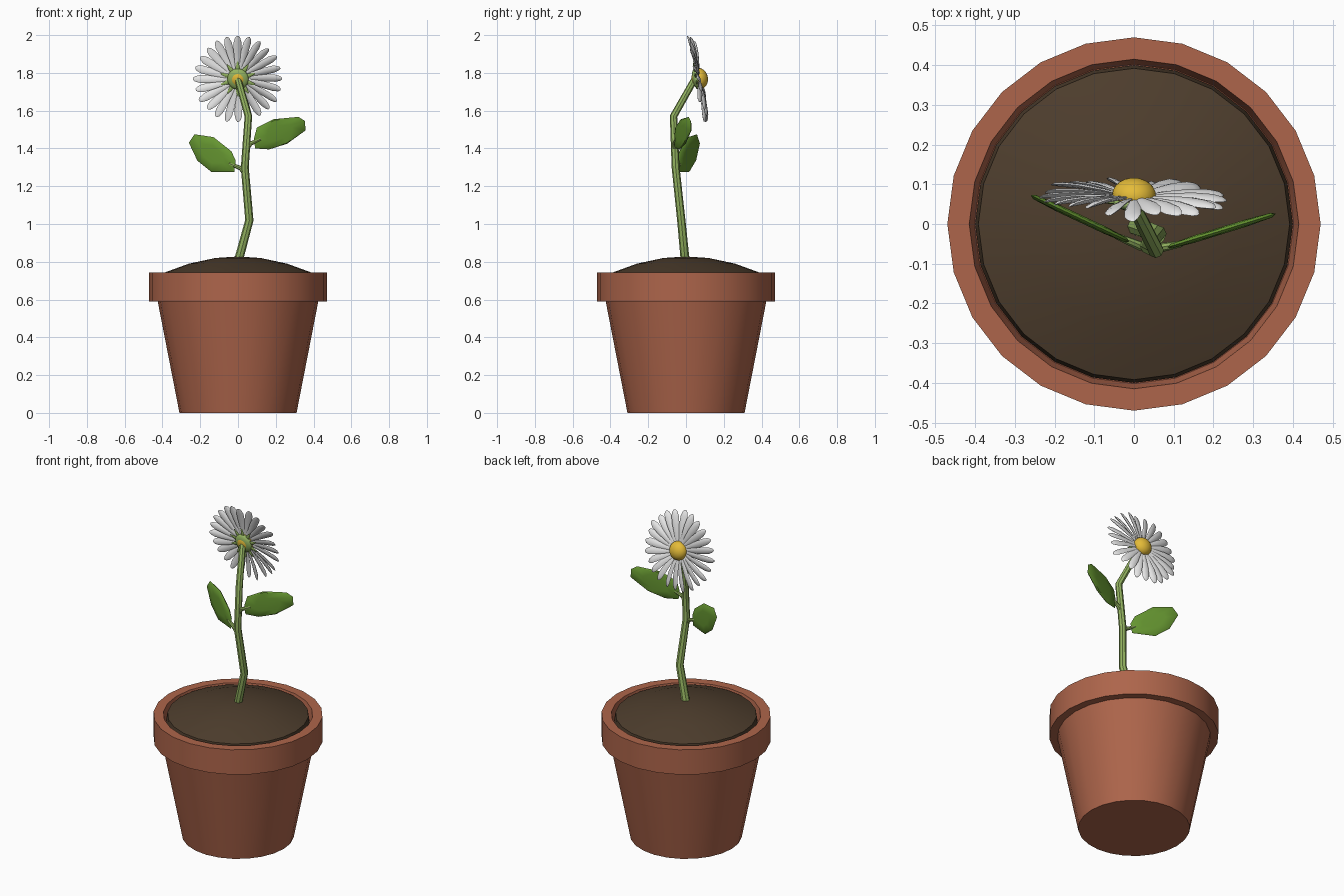
import bpy, bmesh, math, random
from mathutils import Vector, Matrix

if "Cube" in bpy.data.objects:
    bpy.data.objects.remove(bpy.data.objects["Cube"])
random.seed(4)

def mat(name, r, g, b):
    m = bpy.data.materials.new(name)
    m.diffuse_color = (r, g, b, 1)
    m.use_nodes = True
    m.node_tree.nodes["Principled BSDF"].inputs["Base Color"].default_value = m.diffuse_color
    return m

TERRACOTTA = mat("terracotta", 0.42, 0.13, 0.07)
SOIL = mat("soil brown", 0.075, 0.047, 0.026)
STEM = mat("stem green", 0.30, 0.46, 0.12)
LEAF = mat("leaf green", 0.13, 0.30, 0.03)
WHITE = mat("petal white", 0.85, 0.85, 0.85)
YELLOW = mat("centre yellow", 0.78, 0.50, 0.04)

def finish(bm, name, material, angle=40):
    bmesh.ops.remove_doubles(bm, verts=bm.verts, dist=1e-5)
    bmesh.ops.recalc_face_normals(bm, faces=bm.faces)
    me = bpy.data.meshes.new(name)
    bm.to_mesh(me)
    bm.free()
    me.materials.append(material)
    ob = bpy.data.objects.new(name, me)
    bpy.context.collection.objects.link(ob)
    bpy.ops.object.select_all(action='DESELECT')
    bpy.context.view_layer.objects.active = ob
    ob.select_set(True)
    bpy.ops.object.shade_smooth_by_angle(angle=math.radians(angle))
    return ob

def lathe(name, profile, material, sides=24):
    bm = bmesh.new()
    vs = [bm.verts.new((r, 0, z)) for r, z in profile]
    es = [bm.edges.new(p) for p in zip(vs, vs[1:])]
    bmesh.ops.spin(bm, geom=vs + es, cent=(0, 0, 0), axis=(0, 0, 1),
                   angle=2 * math.pi, steps=sides)
    return finish(bm, name, material)

def loft(bm, rings):
    """Skin a list of equal-length point rings and cap both ends."""
    vr = [[bm.verts.new(p) for p in ring] for ring in rings]
    n = len(vr[0])
    for a, b in zip(vr, vr[1:]):
        for i in range(n):
            bm.faces.new((a[i], a[(i + 1) % n], b[(i + 1) % n], b[i]))
    bm.faces.new(vr[0][::-1])
    bm.faces.new(vr[-1])

def tube(bm, pts, radii, sides=8):
    pts = [Vector(p) for p in pts]
    rings = []
    for i, p in enumerate(pts):
        d = (pts[min(i + 1, len(pts) - 1)] - pts[max(i - 1, 0)]).normalized()
        a = d.cross(Vector((0, 1, 0.01))).normalized()
        b = d.cross(a)
        rings.append([p + radii[i] * (a * math.cos(t) + b * math.sin(t))
                      for t in (2 * math.pi * k / sides for k in range(sides))])
    loft(bm, rings)

# Pot and soil
lathe("pot", [(0, 0), (0.31, 0), (0.425, 0.59), (0.47, 0.59), (0.47, 0.742),
              (0.415, 0.742), (0.402, 0.68), (0, 0.68)], TERRACOTTA)
lathe("soil", [(0.40, 0.69), (0.392, 0.742), (0.26, 0.79), (0.12, 0.82),
               (0, 0.828)], SOIL)

# Stem with two leaf stalks
bm = bmesh.new()
tube(bm, [(-0.01, 0, 0.76), (0.06, -0.025, 1.02), (0.036, -0.055, 1.30),
          (0.055, -0.066, 1.57), (0.0, 0.045, 1.765)],
     [0.024, 0.022, 0.021, 0.02, 0.018])
tube(bm, [(0.037, -0.055, 1.265), (0.015, -0.055, 1.295), (-0.045, -0.03, 1.32)],
     [0.014, 0.012, 0.008])
tube(bm, [(0.04, -0.058, 1.385), (0.065, -0.06, 1.425), (0.12, -0.05, 1.45)],
     [0.014, 0.012, 0.008])
finish(bm, "stem", STEM)

# Leaves: outline in front view, lying in an upright slanted plane
def leaf(name, outline, y0, slope):
    n = Vector((-slope, 1, 0)).normalized()
    pts = [Vector((x, y0 + slope * x, z)) for x, z in outline]
    c = sum(pts, Vector()) / len(pts)
    rings = [[c + (p - c) * s + n * o for p in pts]
             for s, o in ((0.5, -0.009), (0.93, -0.006), (1, 0),
                          (0.93, 0.006), (0.5, 0.009))]
    bm = bmesh.new()
    loft(bm, rings)
    finish(bm, name, LEAF)

leaf("left_leaf", [(-0.26, 1.43), (-0.23, 1.475), (-0.13, 1.46), (-0.035, 1.385),
                   (-0.012, 1.335), (-0.02, 1.275), (-0.14, 1.275), (-0.215, 1.335)],
     -0.05, -0.47)
leaf("right_leaf", [(0.085, 1.455), (0.10, 1.51), (0.19, 1.555), (0.32, 1.567),
                    (0.355, 1.545), (0.357, 1.495), (0.26, 1.425), (0.165, 1.395),
                    (0.09, 1.40)], -0.085, 0.31)

# Flower frame: local z is the facing direction
C = Vector((0, 0.068, 1.77))
N = Vector((0.05, 1, 0.2)).normalized()
U = N.cross(Vector((0, 0, 1))).normalized()
V = N.cross(U)
FRAME = Matrix.Translation(C) @ Matrix((U, V, N)).transposed().to_4x4()

# Petals
bm = bmesh.new()
COUNT = 24
SHAPE = [(0.03, 0.010, 0), (0.09, 0.016, 0.004), (0.15, 0.021, 0.005),
         (0.20, 0.021, 0.002), (0.225, 0.014, -0.001), (0.235, 0.005, -0.004)]
for k in range(COUNT):
    m = (FRAME @ Matrix.Rotation(2 * math.pi * k / COUNT, 4, 'Z')
         @ Matrix.Rotation(random.uniform(-0.05, 0.05), 4, 'Y')
         @ Matrix.Rotation(0.35 + random.uniform(-0.12, 0.12), 4, 'X'))
    s = random.uniform(0.97, 1.02)
    loft(bm, [[m @ Vector((r * s, w * math.cos(t), h + 0.3 * w * math.sin(t)))
               for t in (math.pi * j / 4 for j in range(8))]
              for r, w, h in SHAPE])
finish(bm, "petals", WHITE, 60)

# Flower centre and green base
def blob(name, radius, depth, offset, material):
    bm = bmesh.new()
    bmesh.ops.create_uvsphere(bm, u_segments=20, v_segments=12, radius=1,
                              matrix=FRAME @ Matrix.Translation((0, 0, offset))
                              @ Matrix.Diagonal((radius, radius, depth, 1)))
    return finish(bm, name, material, 60)

blob("flower_centre", 0.055, 0.043, 0.005, YELLOW)
blob("flower_base", 0.057, 0.022, -0.012, STEM)

# Sepals behind the petals
bm = bmesh.new()
for k in range(10):
    m = FRAME @ Matrix.Rotation(2 * math.pi * (k + 0.5) / 10, 4, 'Z')
    loft(bm, [[m @ Vector((r, w * math.cos(t), -0.012 + 0.4 * w * math.sin(t)))
               for t in (math.pi * j / 3 for j in range(6))]
              for r, w in ((0.03, 0.012), (0.065, 0.011), (0.095, 0.003))])
finish(bm, "sepals", STEM)
